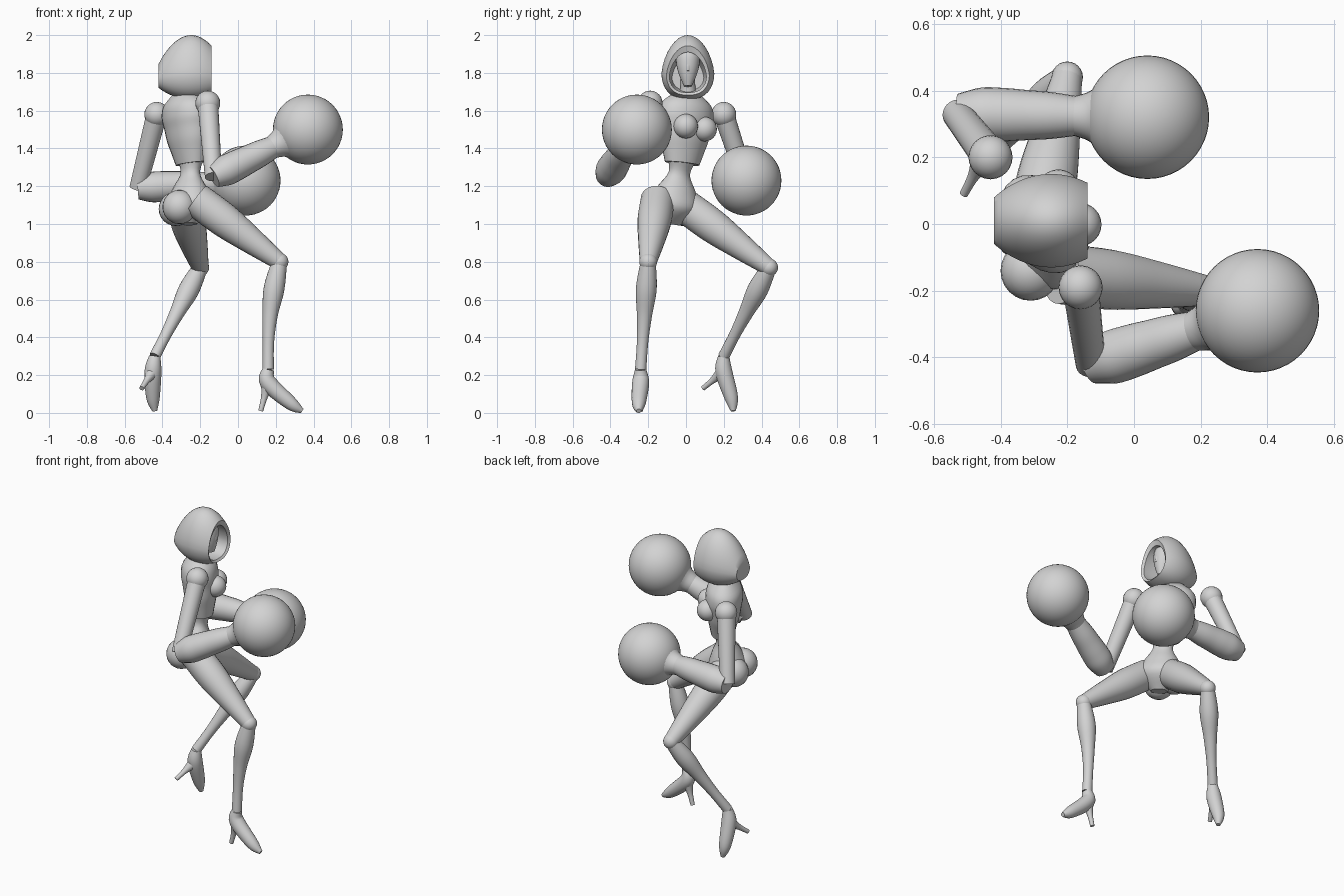
import bpy
import bmesh
import math
from mathutils import Vector, Matrix

cube = bpy.data.objects.get("Cube")
if cube:
    bpy.data.objects.remove(cube, do_unlink=True)

grey = bpy.data.materials.new("plain_grey")
grey.use_nodes = True
colour = (*[.65] * 3, 1)
grey.diffuse_color = colour
grey.node_tree.nodes["Principled BSDF"].inputs["Base Color"].default_value = colour


def finish(name, bm):
    """Turn a bmesh into a grey object with smooth shading and kept edges."""
    bmesh.ops.recalc_face_normals(bm, faces=bm.faces)
    mesh = bpy.data.meshes.new(name)
    bm.to_mesh(mesh)
    bm.free()
    mesh.materials.append(grey)
    obj = bpy.data.objects.new(name, mesh)
    bpy.context.collection.objects.link(obj)
    bpy.ops.object.select_all(action="DESELECT")
    obj.select_set(True)
    bpy.context.view_layer.objects.active = obj
    bpy.ops.object.shade_smooth_by_angle(angle=math.radians(40))


def skin(name, rings):
    """Bridge equal rings of points and cap both ends."""
    bm = bmesh.new()
    loops = [[bm.verts.new(point) for point in ring] for ring in rings]
    for lower, upper in zip(loops, loops[1:]):
        for i in range(len(lower)):
            bm.faces.new((lower[i - 1], lower[i], upper[i], upper[i - 1]))
    bm.faces.new(loops[0])
    bm.faces.new(loops[-1])
    finish(name, bm)


def circle(sides):
    """Cosine and sine pairs around a full turn."""
    angles = [math.tau * k / sides for k in range(sides)]
    return [(math.cos(angle), math.sin(angle)) for angle in angles]


def smooth_path(stations, steps=5):
    """Interpolate station vectors with a Catmull-Rom curve."""
    path = []
    padded = [stations[0], *stations, stations[-1]]
    for before, start, end, after in zip(padded, padded[1:], padded[2:], padded[3:]):
        leave, arrive = (end - before) / 2, (after - start) / 2
        for k in range(steps):
            t = k / steps
            ease = t * t * (3 - 2 * t)
            path.append(start.lerp(end, ease) + leave * (t * (1 - t) ** 2)
                        - arrive * (t * t * (1 - t)))
    return [*path, stations[-1]]


def tube(name, points, radii, side=(0, 1, 0), flat=1):
    """Loft ellipses along points; flat scales the depth across the side axis."""
    path = smooth_path([Vector((*point, radius)) for point, radius in zip(points, radii)])
    centres = [station.to_3d() for station in path]
    rings = []
    for i, centre in enumerate(centres):
        along = centres[min(i + 1, len(path) - 1)] - centres[max(i - 1, 0)]
        depth = along.cross(Vector(side)).normalized()
        across = depth.cross(along).normalized()
        radius = path[i].w
        rings.append([centre + (across * c + depth * s * flat) * radius
                      for c, s in circle(24)])
    skin(name, rings)


def limb(name, start, end, radii, bow=0, **shape):
    """Tube with evenly spaced radii, optionally bowed along x."""
    start, end = Vector(start), Vector(end)
    points = []
    for k in range(len(radii)):
        t = k / (len(radii) - 1)
        points.append(start.lerp(end, t) + Vector((bow * math.sin(math.pi * t), 0, 0)))
    tube(name, points, radii, **shape)


def ball(name, centre, radius, segments=24):
    bm = bmesh.new()
    bmesh.ops.create_uvsphere(bm, u_segments=segments, v_segments=segments // 2,
                              radius=radius, matrix=Matrix.Translation(centre))
    finish(name, bm)


# Body axes: the chest and hips are turned between +x and +y
shoulder_axis = Vector((.53, -.83, .13)).normalized()
facing = Vector((.84, .54, 0))

# Torso
limb("chest", (-.25, -.02, 1.32), (-.29, .01, 1.7), [.1, .12, .14, .15, .16, .14, .06],
     side=shoulder_axis, flat=.7)
limb("waist_and_hips", (-.25, -.02, 1.36), (-.26, -.08, 1), [.09, .06, .11, .14, .05],
     side=shoulder_axis, flat=.8)
limb("neck", (-.28, .01, 1.64), (-.25, .01, 1.8), [.06, .04, .04])
bust = Vector((-.27, 0, 1.51)) + facing * .09
ball("front_bust", bust + shoulder_axis * .06, .065)
ball("back_bust", bust - shoulder_axis * .06, .065)
ball("front_buttock", (-.31, -.14, 1.09), .09)
ball("back_buttock", (-.33, -.02, 1.08), .09)

# Head
limb("face", (-.2, .01, 1.73), (-.24, .01, 1.95), [.02, .045, .06, .06, .03])
limb("nose", (-.18, .01, 1.87), (-.17, .01, 1.81), [.01, .015, .01])


def hood_ring(x, swell):
    """Arched ring, squarer below and drawn to a soft point above."""
    low, high = 1.66 + (1 - swell) * .12, 2 - (1 - swell) * .3
    middle = low + (high - low) * .4
    ring = []
    for c, s in circle(32):
        if s > 0:
            y, z = c * (1 - s / 8), s * (high - middle)
        else:
            y, z = math.copysign(abs(c) ** .75, c), s * (middle - low)
        ring.append((x, .01 + y * swell * .14, middle + z))
    return ring


# Hood: outer shell from the back to the rim, then the lining behind the face
hood = []
for k in range(21):
    t = k / 20
    hood.append(hood_ring(-.42 + t * .28, math.sin(math.pi * (.1 + .65 * t)) ** .6))
for x, swell in ((-.15, .7), (-.21, .7), (-.28, .6)):
    hood.append(hood_ring(x, swell))
skin("hood", hood)


# Arms: shoulder ball, upper arm, flared forearm sleeve and round glove
def arm(label, shoulder, elbow, glove):
    ball(label + "_shoulder", shoulder, .066)
    limb(label + "_upper_arm", shoulder, elbow, [.055, .05, .045], side=(1, 0, 0))
    elbow, glove = Vector(elbow), Vector(glove)
    wrist, cuff = elbow.lerp(glove, .62), elbow.lerp(glove, .77)
    limb(label + "_forearm", elbow, wrist, [.06, .08, .08, .075, .07, .06])
    limb(label + "_cuff", wrist, cuff, [.06, .075, .11])
    ball(label + "_glove", glove, .185, segments=48)


arm("front", (-.16, -.19, 1.64), (-.13, -.42, 1.25), (.37, -.26, 1.5))
arm("back", (-.43, .2, 1.58), (-.53, .33, 1.19), (.04, .32, 1.23))


# Legs: thigh, knee ball, shin and high heeled shoe
def leg(label, hip, knee, ankle, instep, sole, toe, heel, side, bow):
    limb(label + "_thigh", hip, knee, [.09, .09, .07, .045], side=side)
    ball(label + "_knee", knee, .047)
    limb(label + "_shin", knee, ankle, [.04, .055, .04, .03, .03], side=side, bow=bow)
    tube(label + "_shoe", [ankle, instep, sole, toe], [.03, .045, .036, .013], side=side)
    limb(label + "_heel", instep, heel, [.04, .018, .013], side=side)


leg("front", hip=(-.22, -.15, 1.13), knee=(.22, -.2, .8), ankle=(.16, -.24, .23),
    instep=(.16, -.24, .16), sole=(.28, -.25, .05), toe=(.34, -.25, .01),
    heel=(.12, -.24, .01), side=(0, 1, 0), bow=-.02)
leg("back", hip=(-.29, -.01, 1.1), knee=(-.2, .44, .77), ankle=(-.44, .2, .3),
    instep=(-.45, .2, .22), sole=(-.45, .24, .08), toe=(-.44, .25, .01),
    heel=(-.51, .09, .13), side=(.75, -.6, 0), bow=0)
